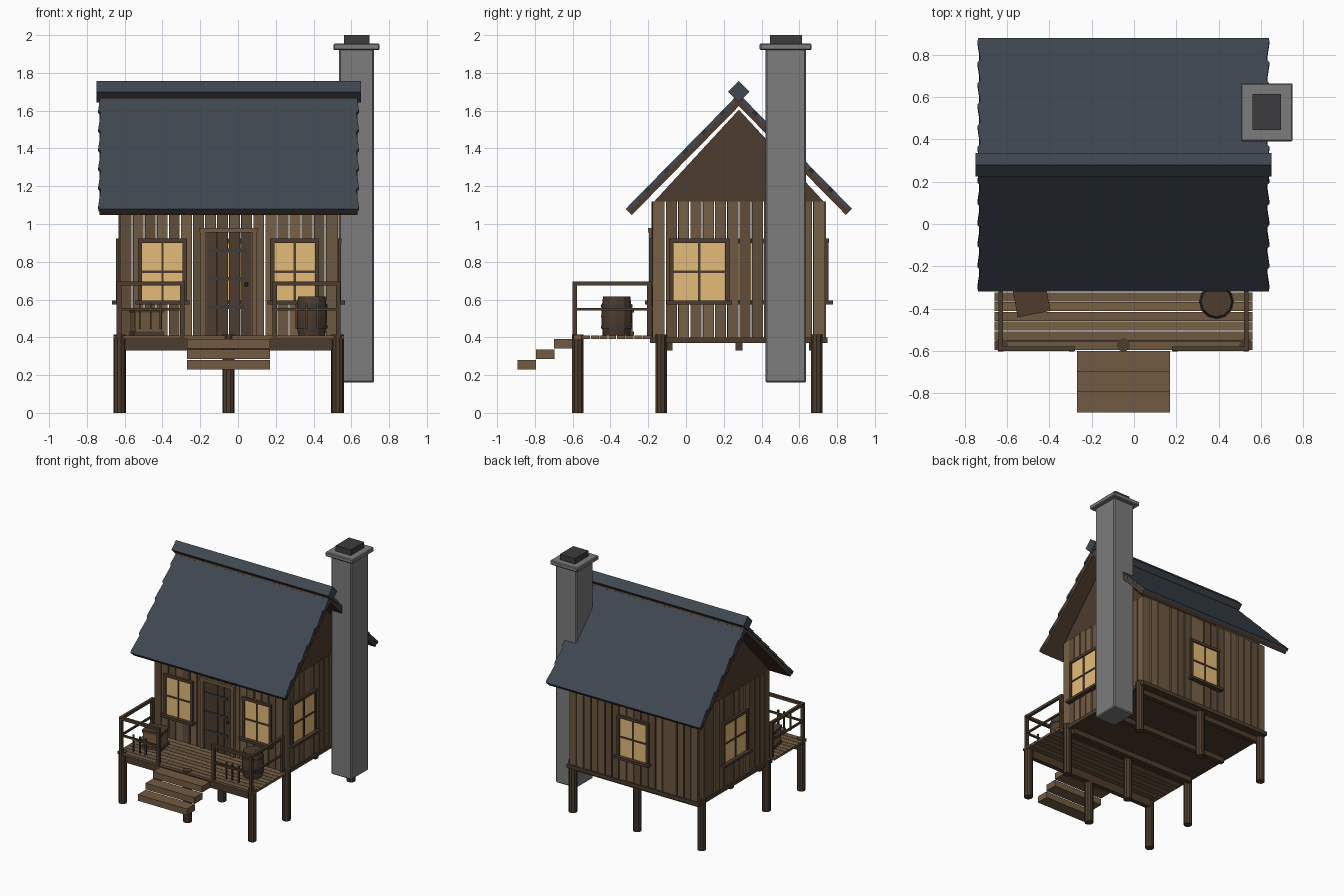
import bpy, bmesh, math, random
from mathutils import Matrix, Vector

if "Cube" in bpy.data.objects:
    bpy.data.objects.remove(bpy.data.objects["Cube"])

random.seed(4)
CX, CY = -0.05, 0.28            # centre of the house


def mat(name, r, g, b):
    m = bpy.data.materials.new(name)
    m.diffuse_color = (r, g, b, 1)
    m.use_nodes = True
    m.node_tree.nodes["Principled BSDF"].inputs["Base Color"].default_value = m.diffuse_color
    return m


PLANKS = [mat("plank_%d" % i, 0.17 * k, 0.108 * k, 0.058 * k) for i, k in enumerate((0.7, 0.9, 1.1))]
WOOD = mat("wood", 0.17, 0.105, 0.055)
DARK = mat("dark_wood", 0.075, 0.045, 0.026)
ROOF = mat("slate", 0.05, 0.063, 0.082)
GLOW = mat("lit_glass", 0.78, 0.50, 0.19)
STONE = mat("stone", 0.2, 0.2, 0.2)
IRON = mat("iron", 0.045, 0.045, 0.05)


def finish(name, bm, m):
    bmesh.ops.recalc_face_normals(bm, faces=bm.faces[:])
    me = bpy.data.meshes.new(name)
    bm.to_mesh(me)
    bm.free()
    me.materials.append(m)
    ob = bpy.data.objects.new(name, me)
    bpy.context.collection.objects.link(ob)
    return ob


def box(name, x, y, z, m, bevel=0.0, M=None):
    """Box from (low, high) ranges on each axis."""
    bm = bmesh.new()
    bmesh.ops.create_cube(bm, size=1)
    for v in bm.verts:
        v.co = Vector([(r[0] + r[1]) / 2 + c * (r[1] - r[0]) for r, c in zip((x, y, z), v.co)])
    if bevel:
        bmesh.ops.bevel(bm, geom=bm.edges[:], offset=bevel, segments=1, affect='EDGES')
    if M:
        bm.transform(M)
    return finish(name, bm, m)


def prism(name, pts, depth, m, M):
    """Outline in local xy, extruded along local z, then placed by M."""
    bm = bmesh.new()
    f = bm.faces.new([bm.verts.new((p[0], p[1], 0)) for p in pts])
    r = bmesh.ops.extrude_face_region(bm, geom=[f])
    bmesh.ops.translate(bm, vec=(0, 0, depth), verts=[v for v in r["geom"] if isinstance(v, bmesh.types.BMVert)])
    bm.transform(M)
    return finish(name, bm, m)


def lathe(name, prof, x, y, m, n=10):
    """Closed turned solid from (radius, height) points."""
    bm = bmesh.new()
    rings = [[bm.verts.new((x + r * math.cos(2 * math.pi * i / n), y + r * math.sin(2 * math.pi * i / n), z))
              for i in range(n)] for r, z in prof]
    for a, b in zip(rings, rings[1:]):
        for i in range(n):
            bm.faces.new((a[i], a[(i + 1) % n], b[(i + 1) % n], b[i]))
    bm.faces.new(rings[0])
    bm.faces.new(rings[-1])
    return finish(name, bm, m)


# wall frames: local x along the wall, local -y outward
def wall_frame(x, y, deg):
    return Matrix.Translation((x, y, 0)) @ Matrix.Rotation(math.radians(deg), 4, 'Z')


HW, HD = 0.575, 0.455           # half width and depth of the walls
WALLS = {"front": (wall_frame(CX, CY - HD, 0), HW), "right": (wall_frame(CX + HW, CY, 90), HD),
         "back": (wall_frame(CX, CY + HD, 180), HW), "left": (wall_frame(CX - HW, CY, -90), HD)}

# plank walls
for side, (M, h) in WALLS.items():
    n = round(2 * h / 0.064)
    w = 2 * h / n
    for i in range(n):
        a = -h + i * w
        d = random.uniform(0, 0.008)
        box(side + "_plank", (a + 0.004, a + w - 0.003), (-d, 0.02), (0.39, 1.12),
            random.choice(PLANKS), M=M)


# windows
def window(M, c, w, z0=0.595, z1=0.90):
    a, b, t = c - w / 2, c + w / 2, 0.022
    box("window_glass", (a, b), (-0.012, 0.024), (z0, z1), GLOW, M=M)
    for p in (a - t, b):
        box("window_jamb", (p, p + t), (-0.02, 0.012), (z0 - t, z1 + t), DARK, M=M)
    box("window_head", (a - t, b + t), (-0.022, 0.012), (z1, z1 + t), DARK, M=M)
    box("window_sill", (a - 0.035, b + 0.035), (-0.042, 0.012), (z0 - 0.02, z0), DARK, M=M)
    box("window_muntin", (c - 0.006, c + 0.006), (-0.018, 0), (z0, z1), DARK, M=M)
    zm = (z0 + z1) / 2
    box("window_muntin", (a, b), (-0.018, 0), (zm - 0.006, zm + 0.006), DARK, M=M)


for side, c, w in (("front", -0.35, 0.215), ("front", 0.35, 0.215), ("right", -0.21, 0.275),
                   ("left", 0, 0.275), ("back", 0, 0.235)):
    window(WALLS[side][0], c, w)

# door
M = WALLS["front"][0]
for i in range(4):
    a = -0.12 + i * 0.06
    box("door_plank", (a + 0.002, a + 0.058), (-0.012, 0.022), (0.41, 0.955), DARK, M=M)
for s in (-1, 1):
    box("door_jamb", (s * 0.1365 - 0.0135, s * 0.1365 + 0.0135), (-0.022, 0.01), (0.41, 0.955), WOOD, M=M)
box("door_head", (-0.155, 0.155), (-0.025, 0.01), (0.955, 0.98), WOOD, M=M)
for z in (0.56, 0.71, 0.86):
    box("door_hinge", (-0.115, 0.09), (-0.017, 0), (z - 0.01, z + 0.01), IRON, M=M)
box("door_knob", (0.084, 0.102), (-0.03, 0), (0.67, 0.69), IRON, 0.004, M)

# gables
for x in (CX - HW, CX + HW - 0.02):
    prism("gable", [(-0.448, 1.12), (0.448, 1.12), (0, 1.605)], 0.02, DARK,
          Matrix(((0, 0, 1, x), (1, 0, 0, CY), (0, 1, 0, 0), (0, 0, 0, 1))))

# roof: boards below, notched shingle sheet above, diamond ridge beam
ang, L = math.radians(45.5), 0.855
edge = []
for k in range(6):
    edge += [(0.677, L * k / 6), (0.69, L * (k + 0.85) / 6)]
edge.append((0.687, L))
outline = edge + [(-x, u) for x, u in reversed(edge)]
for name, s in (("front", -1), ("back", 1)):
    ca, sa = math.cos(ang), math.sin(ang)
    R = Matrix(((1, 0, 0, CX), (0, s * ca, s * sa, CY), (0, -sa, ca, 1.69), (0, 0, 0, 1)))
    prism(name + "_shingles", outline, -0.021, ROOF, R)
    box(name + "_roof_boards", (-0.682, 0.682), (0, L), (-0.046, -0.021), DARK, M=R)
box("ridge_beam", (-0.70, 0.70), (-0.04, 0.04), (-0.04, 0.04), ROOF,
    M=Matrix.Translation((CX, CY, 1.70)) @ Matrix.Rotation(math.radians(45), 4, 'X'))

# chimney
box("chimney_stack", (0.535, 0.72), (0.42, 0.635), (0.16, 1.93), STONE, 0.008)
box("chimney_cap", (0.505, 0.75), (0.39, 0.665), (1.92, 1.955), STONE, 0.006)
box("chimney_pot", (0.56, 0.695), (0.445, 0.615), (1.95, 2.0), IRON)

# floor, beams and stilts
box("floor", (CX - 0.59, CX + 0.59), (-0.19, 0.75), (0.37, 0.40), DARK)
for y in (-0.09, 0.28, 0.67, -0.56):
    box("floor_beam", (CX - 0.56, CX + 0.56), (y - 0.018, y + 0.018), (0.33, 0.372 if y > -0.2 else 0.395), DARK)
for y, dx in ((-0.572, 0.578), (-0.132, 0.575), (0.692, 0.575)):
    for s in (-1, 0, 1):
        lathe("stilt", [(0.032, 0), (0.032, 0.415 if s or y < -0.5 else 0.37)], CX + s * dx, y, DARK)

# porch deck
n = 9
for i in range(n):
    w = 0.415 / n
    y = -0.598 + i * w
    box("deck_plank", (CX - 0.61, CX + 0.61), (y + 0.002, y + w - 0.002), (0.392, 0.41), random.choice(PLANKS[1:]))

# steps
for i in range(3):
    y, z = -0.60 - 0.0965 * i, 0.39 - 0.055 * i
    box("step", (CX - 0.22, CX + 0.22), (y - 0.0985, y), (z - 0.05, z), WOOD)

# railings
for s in (-1, 1):
    def span(a, b):
        return tuple(sorted((CX + s * a, CX + s * b)))
    for x, y in ((0.58, -0.59), (0.245, -0.59), (0.58, -0.195)):
        box("rail_post", span(x - 0.012, x + 0.012), (y - 0.012, y + 0.012), (0.40, 0.685), DARK)
    for z, t in ((0.685, 0.011), (0.548, 0.007)):
        box("front_rail", span(0.23, 0.593), (-0.59 - t, -0.59 + t), (z - t, z + t), DARK)
        box("side_rail", span(0.58 - t, 0.58 + t), (-0.60, -0.18), (z - t, z + t), DARK)
    for x in (0.36, 0.412, 0.47):
        box("baluster", span(x - 0.005, x + 0.005), (-0.596, -0.584), (0.445, 0.58), DARK)

# barrel
BX, BY = 0.39, -0.367
lathe("barrel", [(0.07, 0.41), (0.078, 0.45), (0.082, 0.51), (0.078, 0.57), (0.072, 0.615)], BX, BY, DARK, 12)
for z in (0.455, 0.565):
    lathe("barrel_hoop", [(0.083, z - 0.008), (0.083, z + 0.008)], BX, BY, IRON, 12)

# crate
M = Matrix.Translation((-0.485, -0.358, 0.41)) @ Matrix.Rotation(math.radians(11), 4, 'Z')
box("crate", (-0.073, 0.073), (-0.063, 0.063), (0, 0.14), WOOD, M=M)
for z in (0, 0.122):
    box("crate_band", (-0.079, 0.079), (-0.069, 0.069), (z, z + 0.022), DARK, M=M)
